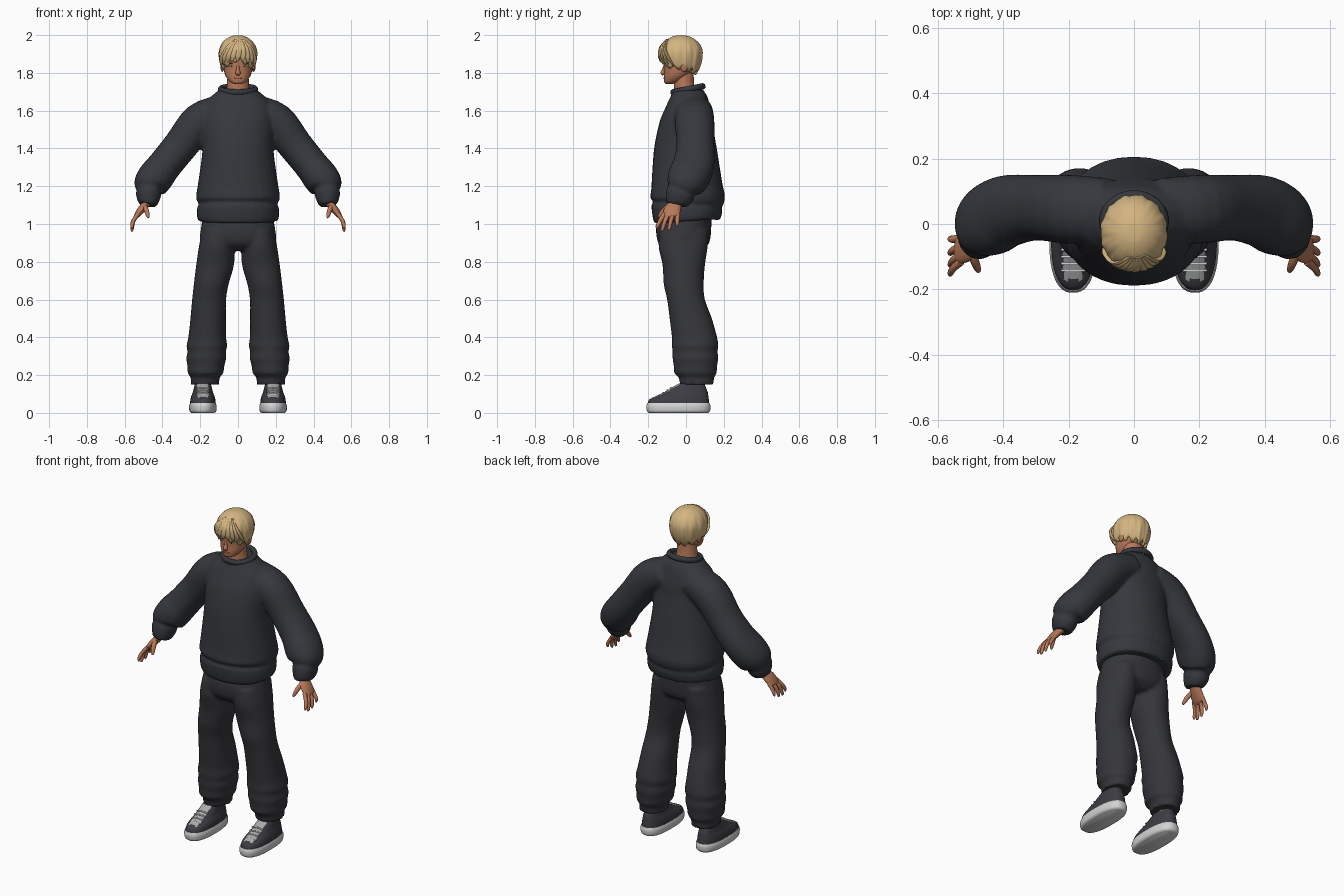
import bpy, bmesh, math
from mathutils import Vector

if "Cube" in bpy.data.objects:
    bpy.data.objects.remove(bpy.data.objects["Cube"])


def material(name, r, g, b):
    m = bpy.data.materials.new(name)
    m.use_nodes = True
    m.diffuse_color = (r, g, b, 1)
    node = next(n for n in m.node_tree.nodes if n.type == 'BSDF_PRINCIPLED')
    node.inputs["Base Color"].default_value = (r, g, b, 1)
    node.inputs["Roughness"].default_value = 0.8
    return m


SWEATER = material("charcoal sweater", 0.036, 0.039, 0.047)
PANTS = material("charcoal trousers", 0.036, 0.037, 0.043)
SKIN = material("skin", 0.48, 0.19, 0.10)
HAIR = material("blond hair", 0.66, 0.46, 0.22)
SHOE = material("dark shoe", 0.045, 0.045, 0.056)
SOLE = material("white sole", 0.65, 0.65, 0.65)
TONGUE = material("grey tongue", 0.40, 0.41, 0.41)
DARK = material("dark brown", 0.05, 0.03, 0.02)
LIP = material("lips", 0.36, 0.11, 0.07)


def finish(name, bm, mats):
    bmesh.ops.recalc_face_normals(bm, faces=bm.faces)
    mesh = bpy.data.meshes.new(name)
    bm.to_mesh(mesh)
    bm.free()
    for m in mats:
        mesh.materials.append(m)
    ob = bpy.data.objects.new(name, mesh)
    bpy.context.collection.objects.link(ob)
    return ob


def resample(rings, steps):
    """Smooth spline through the ring values."""
    out, n = [], len(rings)
    for i in range(n - 1):
        a, b, c, d = (rings[min(max(k, 0), n - 1)] for k in range(i - 1, i + 3))
        for s in range(steps):
            t = s / steps
            out.append([q + .5 * t * (r - p + t * (2*p - 5*q + 4*r - s4 + t * (3*(q - r) + s4 - p)))
                        for p, q, r, s4 in zip(a, b, c, d)])
    return out + [list(rings[-1])]


def loft(name, tubes, mat, level=False, power=2, segs=32, steps=4, extra=()):
    """Skin oval rings (x, y, z, width, depth) along each tube, with capped ends."""
    bm = bmesh.new()
    for rings in tubes:
        pts = resample(rings, steps)
        loops = []
        for i, (x, y, z, rx, ry) in enumerate(pts):
            d = Vector((0, 0, 1))
            if not level:
                d = (Vector(pts[min(i + 1, len(pts) - 1)][:3]) - Vector(pts[max(i - 1, 0)][:3])).normalized()
            u = (Vector((0, 1, 0)) - d * d.y).normalized()
            v = d.cross(u)
            ring = []
            for k in range(segs):
                a = math.tau * k / segs
                c, s = math.cos(a), math.sin(a)
                c = math.copysign(abs(c) ** (2 / power), c)
                s = math.copysign(abs(s) ** (2 / power), s)
                ring.append(bm.verts.new(Vector((x, y, z)) + v * c * rx + u * s * ry))
            loops.append(ring)
        for a, b in zip(loops, loops[1:]):
            for k in range(segs):
                j = (k + 1) % segs
                bm.faces.new((a[k], a[j], b[j], b[k]))
        bm.faces.new(loops[0])
        bm.faces.new(loops[-1])
    return finish(name, bm, [mat, *extra])


def flip(rings, side):
    return [(side * r[0], *r[1:]) for r in rings]


def centred(rings, x=0):
    return [(x, cy, z, rx, ry) for z, cy, rx, ry in rings]


def blend(ob):
    """Merge the overlapping volumes into one soft cloth skin."""
    r = ob.modifiers.new("merge", 'REMESH')
    r.mode = 'VOXEL'
    r.voxel_size = 0.01
    r.use_smooth_shade = True
    s = ob.modifiers.new("soften", 'SMOOTH')
    s.iterations = 3


def blob(name, loc, size, mat):
    bm = bmesh.new()
    bmesh.ops.create_uvsphere(bm, u_segments=16, v_segments=10, radius=1)
    for v in bm.verts:
        v.co = Vector(loc) + Vector([c * s for c, s in zip(v.co, size)])
    return finish(name, bm, [mat])


# Sweater: torso with ribbed hem, puffed sleeves with cuffs
torso = centred([(1.015, 0, .205, .165), (1.03, 0, .216, .178), (1.085, .005, .217, .189),
                 (1.105, .006, .207, .181), (1.135, .008, .222, .198), (1.2, .005, .214, .189),
                 (1.3, 0, .199, .178), (1.4, -.003, .188, .166), (1.5, 0, .19, .148),
                 (1.58, .01, .188, .13), (1.65, .014, .165, .107), (1.69, .012, .125, .09),
                 (1.712, .012, .098, .08)])
sleeve = [(.08, .04, 1.60, .085, .10), (.20, .045, 1.545, .098, .105), (.30, .05, 1.42, .092, .10),
          (.385, .04, 1.315, .09, .11), (.435, .015, 1.25, .095, .112), (.465, -.01, 1.205, .088, .097),
          (.47, -.022, 1.175, .062, .072), (.473, -.03, 1.16, .068, .078),
          (.475, -.045, 1.12, .056, .066), (.477, -.05, 1.10, .045, .055)]
blend(loft("sweater", [torso, flip(sleeve, 1), flip(sleeve, -1)], SWEATER, power=2.15))

# Neckline rib, lower at the front
bpy.ops.mesh.primitive_torus_add(major_radius=.088, minor_radius=.014, major_segments=40,
                                 minor_segments=12, location=(0, .01, 1.713), rotation=(.2, 0, 0))
collar = bpy.context.object
collar.name = "collar"
collar.scale = (1.04, .93, 1.2)
collar.data.materials.append(SWEATER)

# Trousers: hips and two loose legs gathered at the cuffs
hips = centred([(.86, -.01, .10, .09), (.90, -.012, .195, .135), (.98, -.012, .196, .146),
                (1.06, 0, .18, .135)])
leg = [(.105, -.01, .97, .085, .13), (.112, -.015, .88, .095, .13), (.122, -.012, .78, .10, .112),
       (.142, -.012, .68, .092, .106), (.153, 0, .60, .09, .10), (.158, .025, .50, .094, .112),
       (.163, .045, .40, .10, .12), (.165, .048, .355, .108, .123), (.166, .048, .325, .101, .119),
       (.168, .05, .29, .106, .121), (.17, .05, .25, .098, .115), (.172, .05, .21, .094, .112),
       (.174, .055, .188, .077, .094), (.175, .057, .15, .076, .09)]
blend(loft("trousers", [hips, flip(leg, 1), flip(leg, -1)], PANTS, level=True, power=2.1))

# Shoes, ankles and hands for both sides
sole = centred([(0, -.04, .062, .158), (.01, -.04, .071, .167), (.035, -.04, .073, .170),
                (.052, -.04, .068, .165)], .186)
upper = centred([(.045, -.04, .068, .164), (.07, -.037, .066, .158), (.09, -.02, .061, .138),
                 (.11, 0, .053, .115), (.135, .015, .047, .09), (.155, .03, .042, .068)], .186)
ankle = centred([(.08, .045, .036, .045), (.2, .05, .038, .045)], .18)
palm = [(.468, -.045, 1.14, .024, .032), (.485, -.055, 1.11, .021, .034),
        (.513, -.072, 1.075, .02, .044), (.535, -.08, 1.045, .015, .042), (.54, -.08, 1.035, .009, .036)]
thumb = [(.497, -.08, 1.10, .013, .014), (.486, -.115, 1.075, .013, .014),
         (.477, -.138, 1.045, .010, .011), (.474, -.145, 1.032, .004, .004)]

for label, s in (("left", 1), ("right", -1)):
    loft(label + "_sole", [flip(sole, s)], SOLE, level=True, power=2.5, segs=48)
    shoe = loft(label + "_shoe", [flip(upper, s)], SHOE, level=True, power=2.4, segs=64, extra=[TONGUE])
    for p in shoe.data.polygons:
        if abs(p.center.x - s * .186) < .03 and -.17 < p.center.y < -.03 and p.center.z > .075:
            p.material_index = 1
    # Lace bars over the tongue
    bars = []
    for i in range(4):
        y, z = -.142 + i * .021, .094 + i * .013
        bars.append([(s * .186 + dx, y, z - abs(dx) * .15, .0045, .0045) for dx in (-.036, 0, .036)])
    loft(label + "_laces", bars, SOLE, segs=8)
    loft(label + "_ankle", [flip(ankle, s)], SKIN, level=True)
    loft(label + "_palm", [flip(palm, s)], SKIN)
    fingers = []
    for i in range(4):
        y = -.115 + i * .024
        tip = (-.155, -.128, -.092, -.05)[i]
        low = (.975, .96, .965, .985)[i]
        fingers.append([(.528, y, 1.055, .011, .012), (.552, (y + tip) / 2, 1.02, .0105, .0115),
                        (.561, tip + .004, low + .015, .009, .0095), (.56, tip, low, .004, .004)])
    loft(label + "_fingers", [flip(f, s) for f in fingers], SKIN, segs=12)
    loft(label + "_thumb", [flip(thumb, s)], SKIN, segs=12)
    # Face details that come in pairs
    blob(label + "_ear", (s * .083, -.01, 1.835), (.01, .02, .03), SKIN)
    blob(label + "_eye", (s * .032, -.105, 1.834), (.013, .006, .0045), SOLE)
    blob(label + "_iris", (s * .031, -.1085, 1.834), (.006, .004, .0045), DARK)
    blob(label + "_brow", (s * .034, -.108, 1.85), (.018, .005, .003), DARK)

# Head, neck, nose and mouth
head = centred([(1.742, -.088, .02, .02), (1.752, -.075, .042, .04), (1.78, -.052, .064, .065),
                (1.81, -.036, .074, .08), (1.85, -.026, .08, .092), (1.90, -.022, .085, .097),
                (1.95, -.02, .07, .08), (1.98, -.02, .03, .035)])
loft("head", [head], SKIN, level=True, power=2.1)
loft("neck", [centred([(1.66, .005, .075, .07), (1.715, -.008, .06, .055), (1.80, -.012, .056, .052)])],
     SKIN, level=True)
loft("nose", [[(0, -.110, 1.84, .007, .008), (0, -.118, 1.815, .009, .01),
               (0, -.122, 1.80, .014, .013), (0, -.117, 1.79, .009, .007)]], SKIN, segs=16)
blob("mouth", (0, -.113, 1.772), (.021, .006, .006), LIP)


# Hair: ridged cap with a jagged edge, and a side-swept fringe
def hair_point(a, z, swell=1.0):
    h = (z - 1.9) / .1
    r = math.sqrt(max(0, 1 - h ** 2)) if h > 0 else 1 - .25 * h * h
    return Vector((.102 * r * swell * math.cos(a), -.026 + .115 * r * swell * math.sin(a), z))


bm = bmesh.new()
SEG, LEV = 96, 20
rows = []
for i in range(1, LEV + 1):
    t = i / LEV
    row = []
    for k in range(SEG):
        a = math.tau * k / SEG
        front = -math.sin(a)
        edge = 1.828 + .04 * max(front, 0) ** 4 - .028 * max(-front, 0) + .012 * math.sin(a * 12)
        z = 1.9 + .098 * math.cos(t * math.pi / 2 * 1.25) if t < .8 else 1.9 + (edge - 1.9) * (t - .8) / .2
        swell = 1 + t * (.022 * math.sin(12 * a + 5 * t) + .012 * math.sin(23 * a - 4 * t))
        row.append(bm.verts.new(hair_point(a, z, swell)))
    rows.append(row)
top = bm.verts.new((0, -.026, 1.998))
for k in range(SEG):
    j = (k + 1) % SEG
    bm.faces.new((top, rows[0][k], rows[0][j]))
    for a, b in zip(rows, rows[1:]):
        bm.faces.new((a[k], b[k], b[j], a[j]))
cap = finish("hair_cap", bm, [HAIR])
shell = cap.modifiers.new("thickness", 'SOLIDIFY')
shell.thickness = .012
shell.offset = -1

locks = []
for i in range(9):
    f = i / 8
    start = math.radians(-65 - 35 * f)
    end = math.radians(-22 - 140 * f)
    low = 1.835 + .027 * math.sin(math.pi * f)
    path = []
    for t, w in ((0, .006), (.35, .017), (.7, .016), (.9, .009), (1, .002)):
        p = hair_point(start + (end - start) * t, 1.975 + (low - 1.975) * t, 1.0)
        path.append((*p, w, .35 * w + .002))
    locks.append(path)
loft("fringe", locks, HAIR, segs=12)

# Smooth shading with sharp creases kept
bpy.ops.object.select_all(action='DESELECT')
for ob in bpy.context.scene.objects:
    if ob.type == 'MESH':
        ob.select_set(True)
        bpy.context.view_layer.objects.active = ob
bpy.ops.object.shade_smooth_by_angle(angle=math.radians(50))
